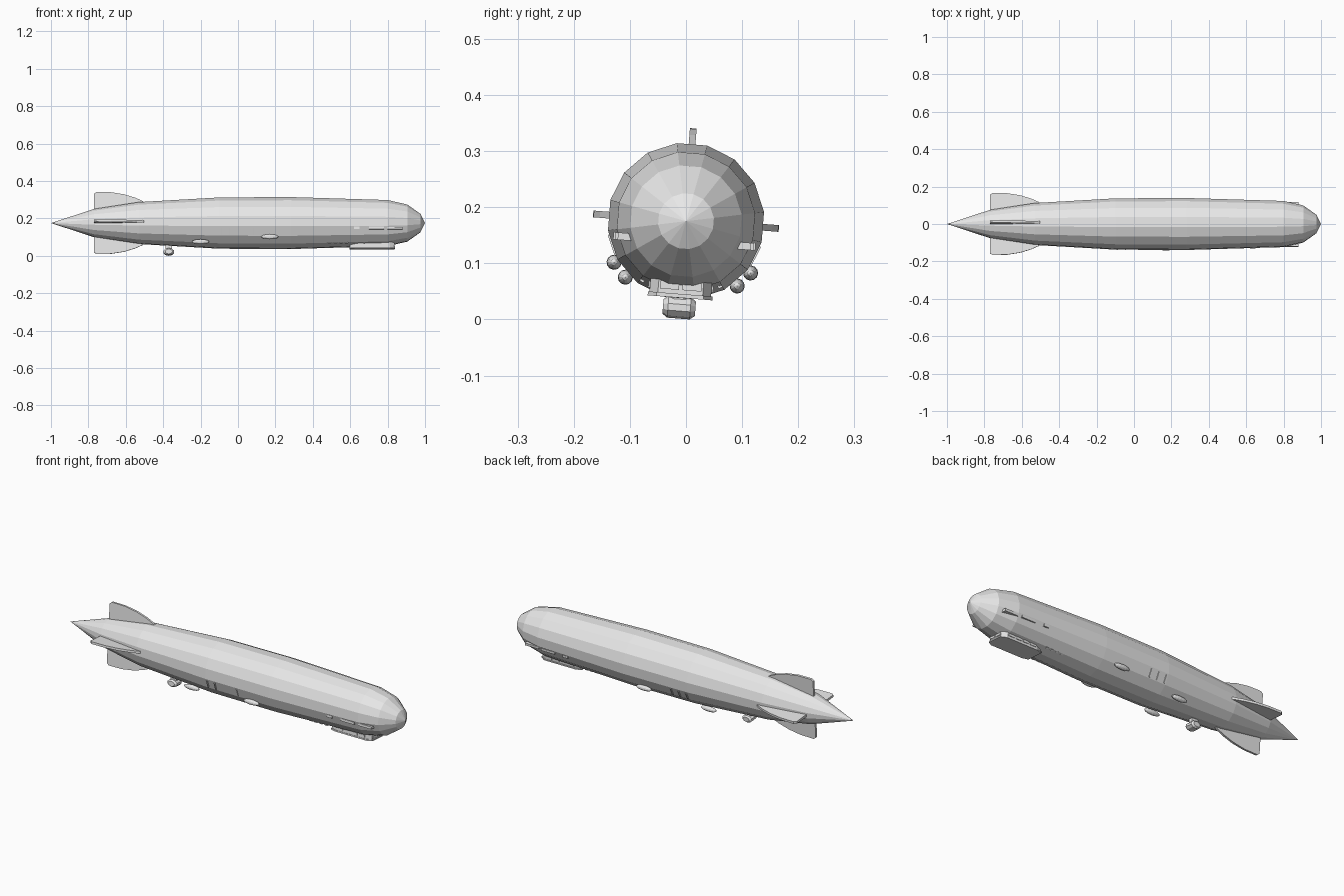
import bpy, bmesh, math
from mathutils import Matrix, Vector

cube = bpy.data.objects.get("Cube")
if cube:
    bpy.data.objects.remove(cube, do_unlink=True)

grey = bpy.data.materials.new("light_grey")
grey.use_nodes = True
grey.diffuse_color = (0.8, 0.8, 0.8, 1)
grey.node_tree.nodes["Principled BSDF"].inputs["Base Color"].default_value = (0.8, 0.8, 0.8, 1)

# The whole ship is rolled slightly about its long axis
SHIP = Matrix.Translation((0, 0, 0.175)) @ Matrix.Rotation(math.radians(-4.5), 4, 'X')


def finish(name, bm, local=Matrix()):
    bmesh.ops.recalc_face_normals(bm, faces=bm.faces[:])
    mesh = bpy.data.meshes.new(name)
    bm.to_mesh(mesh)
    bm.free()
    mesh.materials.append(grey)
    obj = bpy.data.objects.new(name, mesh)
    obj.matrix_world = SHIP @ local
    bpy.context.collection.objects.link(obj)
    return obj


def box(name, size, local):
    bm = bmesh.new()
    bmesh.ops.create_cube(bm, size=1, matrix=Matrix.Diagonal((*size, 1)))
    return finish(name, bm, local)


def prism(name, outline, z0, z1, local=Matrix()):
    """Extrude an outline in the xy plane from z0 to z1."""
    bm = bmesh.new()
    face = bm.faces.new([bm.verts.new((x, y, z0)) for x, y in outline])
    top = bmesh.ops.extrude_face_region(bm, geom=[face])["geom"]
    verts = [v for v in top if isinstance(v, bmesh.types.BMVert)]
    bmesh.ops.translate(bm, verts=verts, vec=(0, 0, z1 - z0))
    return finish(name, bm, local)


def on_hull(x, radius, degrees):
    """Frame on the hull: local y points outwards, local z runs round the hull."""
    return (Matrix.Rotation(math.radians(degrees), 4, 'X')
            @ Matrix.Translation((x, radius, 0)))


# Hull: sixteen-sided body of revolution
SIDES = 16
profile = [(-0.77, 0.076), (-0.53, 0.113), (-0.1, 0.138), (0.28, 0.14),
           (0.8, 0.124), (0.905, 0.1), (0.975, 0.05)]
bm = bmesh.new()
rings = []
for x, r in profile:
    angles = [2 * math.pi * (i + 0.5) / SIDES for i in range(SIDES)]
    rings.append([bm.verts.new((x, r * math.cos(a), r * math.sin(a))) for a in angles])
tail, nose = bm.verts.new((-1, 0, 0)), bm.verts.new((1, 0, 0))
for i in range(SIDES):
    j = (i + 1) % SIDES
    bm.faces.new((tail, rings[0][i], rings[0][j]))
    bm.faces.new((nose, rings[-1][j], rings[-1][i]))
    for a, b in zip(rings, rings[1:]):
        bm.faces.new((a[i], b[i], b[j], a[j]))
finish("hull", bm)

# Four tail fins
fin = [(-0.77, 0.03), (-0.77, 0.156), (-0.758, 0.166), (-0.68, 0.165), (-0.61, 0.154),
       (-0.55, 0.136), (-0.51, 0.118), (-0.475, 0.09), (-0.475, 0.03)]
for i, side in enumerate(("left", "top", "right", "bottom")):
    prism(side + "_fin", fin, -0.006, 0.006, Matrix.Rotation(i * math.pi / 2, 4, 'X'))

# Engine pods, paired on both flanks
for s, side in ((1, "back"), (-1, "front")):
    for label, x, y, z in (("fore", 0.17, 0.122, -0.083), ("aft", -0.2, 0.1, -0.108)):
        bm = bmesh.new()
        bmesh.ops.create_uvsphere(bm, u_segments=12, v_segments=8, radius=1,
                                  matrix=Matrix.Rotation(math.pi / 2, 4, 'Y'))
        bmesh.ops.scale(bm, verts=bm.verts, vec=(0.046, 0.0135, 0.0135))
        finish(f"{label}_pod_{side}", bm, Matrix.Translation((x, s * y, z)))

# Rear engine car with its hanger
bm = bmesh.new()
barrel = (Matrix.Translation((-0.37, 0, -0.1545)) @ Matrix.Diagonal((1.5, 1, 1, 1))
          @ Matrix.Rotation(math.pi / 2, 4, 'X'))
for depth, radius in ((0.04, 0.0195), (0.058, 0.013)):
    bmesh.ops.create_cone(bm, cap_ends=True, segments=10, radius1=radius, radius2=radius,
                          depth=depth)
bmesh.ops.convex_hull(bm, input=bm.verts[:])
bmesh.ops.transform(bm, matrix=barrel, verts=bm.verts)
finish("rear_engine_car", bm)
box("rear_car_hanger", (0.036, 0.022, 0.04), Matrix.Translation((-0.37, 0, -0.125)))

# Control gondola with a floor plate and windows
cabin = [(0.6, -0.045), (0.63, -0.055), (0.81, -0.055), (0.835, -0.04),
         (0.835, 0.04), (0.81, 0.055), (0.63, 0.055), (0.6, 0.045)]
prism("gondola", cabin, -0.131, -0.095)
floor = [(0.725 + (x - 0.725) * 1.04, y * 1.05) for x, y in cabin]
prism("gondola_floor", floor, -0.137, -0.13)
for s, side in ((1, "back"), (-1, "front")):
    for i in range(4):
        box(f"gondola_window_{side}_{i}", (0.034, 0.004, 0.012),
            Matrix.Translation((0.653 + i * 0.044, s * 0.056, -0.117)))
    box(f"gondola_windscreen_{side}", (0.004, 0.034, 0.014),
        Matrix.Translation((0.836, s * 0.02, -0.116)))

# Window galleries and small hatches along the flanks
for s, side in ((1, "back"), (-1, "front")):
    for i, (x, length, y) in enumerate(((0.84, 0.08, 0.107), (0.74, 0.08, 0.112),
                                        (0.635, 0.03, 0.115))):
        box(f"gallery_{side}_{i}", (length, 0.024, 0.013),
            Matrix.Translation((x, s * y, -0.036)))
    for i in range(4):
        angle = -58 if s > 0 else -122
        box(f"keel_window_{side}_{i}", (0.016, 0.006, 0.008),
            on_hull(0.49 + i * 0.03, 0.131, angle))

# Radiator slats, three on each flank
for s, side, places in ((1, "back", (0, -0.045, -0.09)), (-1, "front", (0.085, -0.045, -0.09))):
    for i, x in enumerate(places):
        box(f"slat_{side}_{i}", (0.007, 0.008, 0.042),
            on_hull(x, 0.136, -23 if s > 0 else -157))
